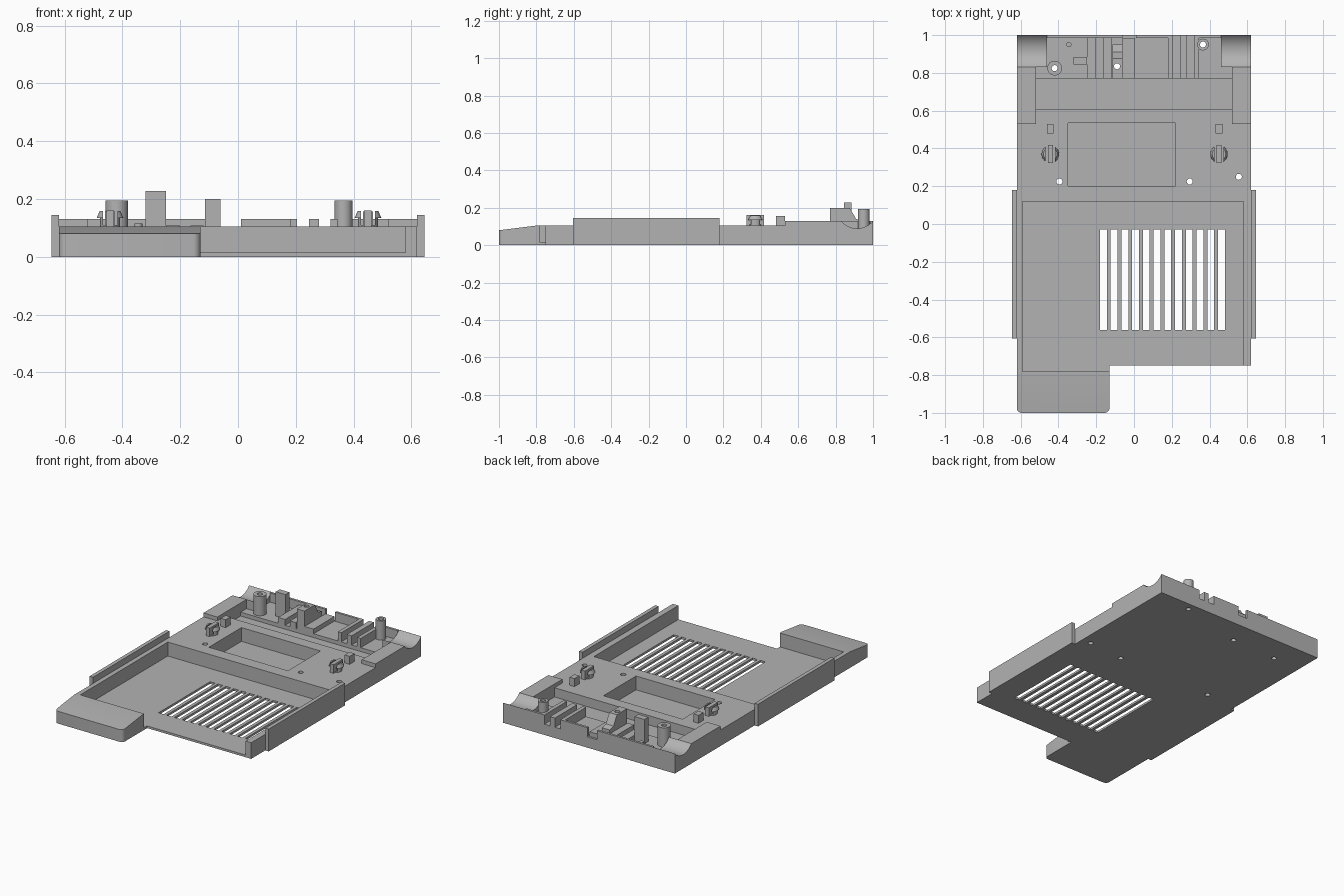
import bpy, bmesh, math
from mathutils import Matrix, Vector

old = bpy.data.objects.get("Cube")
if old:
    bpy.data.objects.remove(old)

grey = bpy.data.materials.new("plain_grey")
grey.use_nodes = True
COLOUR = (0.45, 0.45, 0.45, 1)
grey.diffuse_color = COLOUR
grey.node_tree.nodes["Principled BSDF"].inputs["Base Color"].default_value = COLOUR


def finish(name, bm):
    bmesh.ops.recalc_face_normals(bm, faces=bm.faces)
    mesh = bpy.data.meshes.new(name)
    bm.to_mesh(mesh)
    bm.free()
    mesh.materials.append(grey)
    ob = bpy.data.objects.new(name, mesh)
    bpy.context.collection.objects.link(ob)
    return ob


def box(name, x, y, z):
    bm = bmesh.new()
    bmesh.ops.create_cube(bm, size=1)
    for v in bm.verts:
        v.co = Vector([(r[0] + r[1]) / 2 + c * (r[1] - r[0]) for r, c in zip((x, y, z), v.co)])
    return finish(name, bm)


def cyl(name, x, y, z, r, top=None, sides=32):
    bm = bmesh.new()
    bmesh.ops.create_cone(bm, cap_ends=True, segments=sides, radius1=r,
                          radius2=r if top is None else top, depth=z[1] - z[0],
                          matrix=Matrix.Translation((x, y, sum(z) / 2)))
    return finish(name, bm)


def prism(name, points, depth, along_x=None):
    """Extrude an xy outline upward, or a yz profile along x."""
    bm = bmesh.new()
    if along_x is None:
        co, move = [(a, b, 0) for a, b in points], (0, 0, depth)
    else:
        co, move = [(along_x, a, b) for a, b in points], (depth, 0, 0)
    face = bm.faces.new([bm.verts.new(c) for c in co])
    out = bmesh.ops.extrude_face_region(bm, geom=[face])
    bmesh.ops.translate(bm, vec=move, verts=[g for g in out["geom"] if isinstance(g, bmesh.types.BMVert)])
    return finish(name, bm)


def apply_all(ob):
    bpy.context.view_layer.objects.active = ob
    for m in list(ob.modifiers):
        bpy.ops.object.modifier_apply(modifier=m.name)


def cut(ob, cutters):
    for c in cutters:
        m = ob.modifiers.new("cut", "BOOLEAN")
        m.operation, m.solver, m.object = "DIFFERENCE", "EXACT", c
    apply_all(ob)
    for c in cutters:
        bpy.data.objects.remove(c)


def smooth(ob):
    bpy.ops.object.select_all(action="DESELECT")
    ob.select_set(True)
    bpy.context.view_layer.objects.active = ob
    bpy.ops.object.shade_smooth_by_angle(angle=math.radians(30))


# Tray body with its decks, pockets and channels
DECK, RIM, REAR = 0.105, 0.13, 0.07
body = prism("tray_body", [(-.62, -.78), (-.13, -.78), (-.13, -.75), (.62, -.75), (.62, 1), (-.62, 1)], RIM)
up = 0.4
cutters = [
    box("c", (-1, 1), (-1.1, .53), (DECK, up)),
    box("c", (-.52, .52), (.5, .62), (DECK, up)),
    box("c", (-.59, .58), (-.9, .12), (.014, up)),
    box("c", (-.35, .22), (.2, .535), (.015, up)),
    box("c", (-.52, .52), (.61, .77), (.045, up)),
    box("c", (-.52, .52), (.76, .83), (REAR, up)),
    box("c", (-.46, .46), (.82, .985), (REAR, up)),
]
# Notches in the rear wall
for a, b in ((-.06, .01), (.205, .245), (.28, .32)):
    cutters.append(box("c", (a, b), (.97, 1.1), (REAR, up)))
# Round scoops at the rear corners
for a in (-.7, .46):
    ring = [(.915 + .11 * math.cos(i * math.pi / 24), .2 + .11 * math.sin(i * math.pi / 24)) for i in range(48)]
    cutters.append(prism("c", ring, .24, along_x=a))
# Ventilation slots
for i in range(12):
    a = -.18 + i * .0568
    cutters.append(box("c", (a, a + .036), (-.56, -.03), (-.1, .1)))
# Screw holes
for x, y in ((-.395, .225), (.295, .225), (.555, .25), (-.42, .825), (.365, .95), (-.09, .835)):
    cutters.append(cyl("c", x, y, (-.1, up), .016, sides=20))
cut(body, cutters)
smooth(body)

# Front foot with a sloping top and rounded corners
foot = prism("front_foot", [(-1, 0), (-.78, 0), (-.78, .105), (-.8, .105), (-1, .08)], .49, along_x=-.62)
bm = bmesh.new()
bm.from_mesh(foot.data)
edges = [e for e in bm.edges if all(v.co.y < -.99 for v in e.verts)
         and abs(e.verts[0].co.z - e.verts[1].co.z) > .05]
bmesh.ops.bevel(bm, geom=edges, offset=.025, segments=5, profile=.5, affect="EDGES")
bm.to_mesh(foot.data)
bm.free()
smooth(foot)

# Side rails
for side, s in (("left", 1), ("right", -1)):
    box(side + "_rail", sorted((s * .62, s * .645)), (-.605, .18), (0, .145))

# Snap clips and locating pegs on the deck
for side, x in (("left", .45), ("right", -.443)):
    s = 1 if x > 0 else -1
    stem = cyl(side + "_clip_stem", x, .37, (DECK - .005, .136), .034)
    head = cyl(side + "_clip_head", x, .37, (.135, .158), .046, .036)
    for part in (stem, head):
        cut(part, [box("c", (x + d - .006, x + d + .006), (.3, .44), (.11, .3)) for d in (-.019, .019)])
        smooth(part)
    box(side + "_clip_bar", (x - .013, x + .013), (.323, .417), (DECK - .005, .161))
    box(side + "_peg", (x - .018, x + .018), (.48, .53), (DECK - .005, .157))

# Rear screw posts
for side, x, y, r in (("right", -.42, .825, .039), ("left", .365, .95, .031)):
    post = cyl(side + "_screw_post", x, y, (REAR - .005, .195), r)
    cut(post, [cyl("c", x, y, (0, up), .016, sides=20)])
    smooth(post)
smooth(cyl("small_pin", -.345, .95, (REAR - .005, .115), .014, sides=16))

# Rear tower, sloped block and cable ribs
box("tower", (-.32, -.25), (.845, .885), (REAR - .005, .228))
block = prism("sloped_block", [(.77, .065), (.95, .065), (.95, .13), (.91, .14), (.875, .2), (.77, .2)],
              .055, along_x=-.115)
cut(block, [cyl("c", -.09, .835, (0, up), .016, sides=20)])
for a, b, h in ((-.25, -.2, .108), (-.165, -.12, .108), (.18, .205, .13), (.245, .28, .13), (.32, .345, .13)):
    box("cable_rib", (a, b), (.77, .986), (REAR - .005, h))
box("cable_saddle", (-.06, .005), (.77, .986), (REAR - .005, .1))
